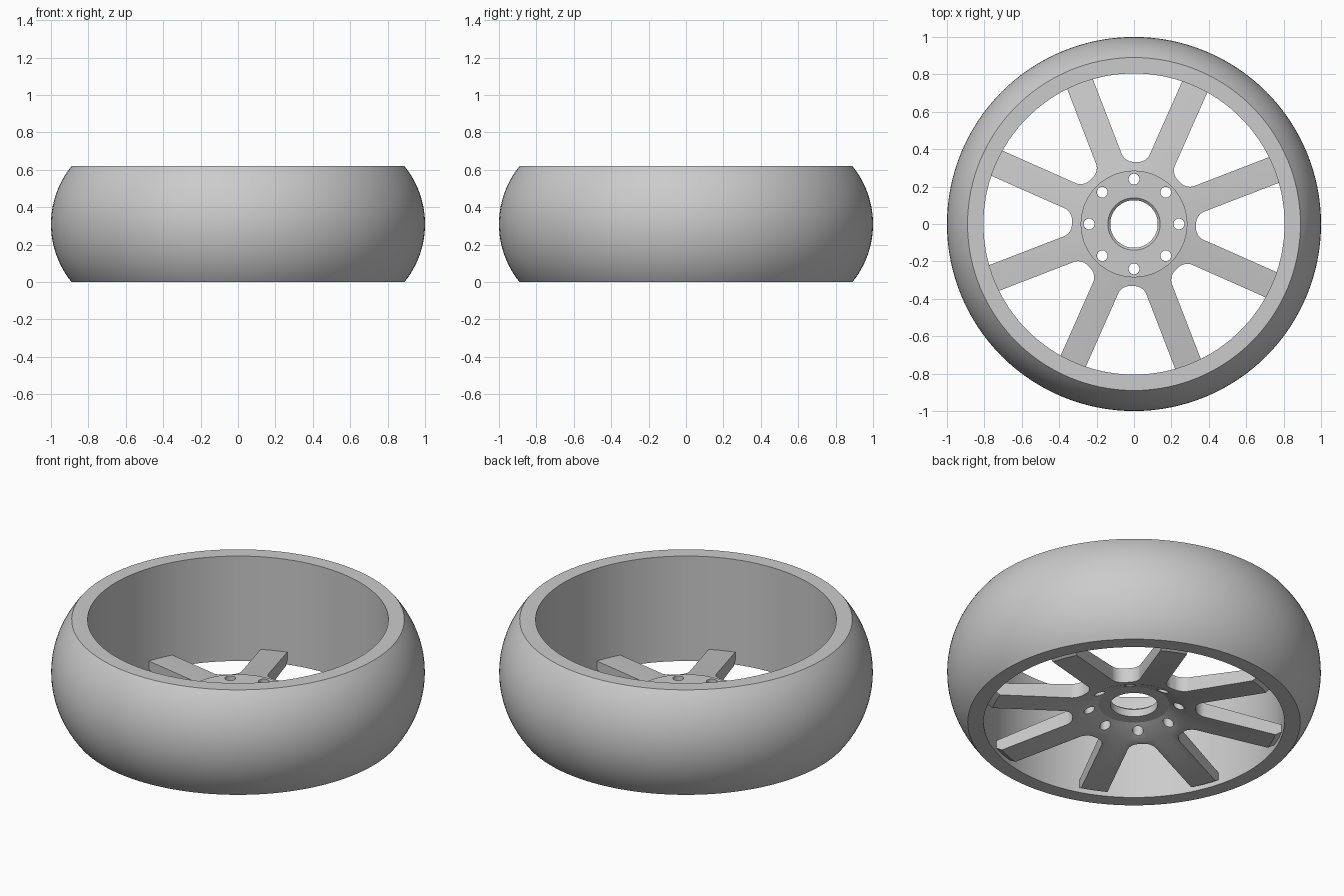
import bpy, bmesh, math
from mathutils import Matrix, Vector

cube = bpy.data.objects.get("Cube")
if cube:
    bpy.data.objects.remove(cube, do_unlink=True)

SPOKES = 8
STEP = math.tau / SPOKES
SPOKE_TURN = math.radians(21.1)   # angle of the first spoke
HALF_WIDTH = 0.0735               # half of a spoke's width

grey = bpy.data.materials.new("grey")
grey.use_nodes = True
grey.diffuse_color = (0.6, 0.6, 0.6, 1)
grey.node_tree.nodes["Principled BSDF"].inputs["Base Color"].default_value = (0.6, 0.6, 0.6, 1)


def make_object(name, bm):
    bmesh.ops.recalc_face_normals(bm, faces=bm.faces)
    mesh = bpy.data.meshes.new(name)
    bm.to_mesh(mesh)
    bm.free()
    mesh.materials.append(grey)
    ob = bpy.data.objects.new(name, mesh)
    bpy.context.collection.objects.link(ob)
    return ob


def lathe(name, profile, segments):
    """Spin a closed (radius, height) profile around z."""
    bm = bmesh.new()
    verts = [bm.verts.new((r, 0, z)) for r, z in profile]
    edges = [bm.edges.new((v, verts[i - 1])) for i, v in enumerate(verts)]
    bmesh.ops.spin(bm, geom=verts + edges, axis=(0, 0, 1), cent=(0, 0, 0),
                   angle=math.tau, steps=segments, use_merge=True)
    bmesh.ops.remove_doubles(bm, verts=bm.verts, dist=1e-5)
    return make_object(name, bm)


def add_pocket(bm, angle):
    """Wedge between two spokes, with rounded inner corners."""
    slope = math.tan(STEP / 2)
    apex = HALF_WIDTH / math.sin(STEP / 2)
    outline = [(d, s * (d - apex) * slope) for d, s in ((0.332, 1), (0.332, -1), (0.95, -1), (0.95, 1))]
    part = bmesh.new()
    face = part.faces.new([part.verts.new((x, y, -0.2)) for x, y in outline])
    solid = bmesh.ops.extrude_face_region(part, geom=[face])
    top = [g for g in solid["geom"] if isinstance(g, bmesh.types.BMVert)]
    bmesh.ops.translate(part, verts=top, vec=(0, 0, 0.6))
    corners = [e for e in part.edges
               if abs(e.verts[0].co.z - e.verts[1].co.z) > 0.1 and e.verts[0].co.x < 0.5]
    bmesh.ops.bevel(part, geom=corners, offset=0.043, segments=8, profile=0.5, affect='EDGES')
    bmesh.ops.recalc_face_normals(part, faces=part.faces)
    bmesh.ops.rotate(part, verts=part.verts, cent=(0, 0, 0), matrix=Matrix.Rotation(angle, 3, 'Z'))
    scratch = bpy.data.meshes.new("scratch")
    part.to_mesh(scratch)
    part.free()
    bm.from_mesh(scratch)
    bpy.data.meshes.remove(scratch)


def smooth(ob, degrees=30):
    bpy.ops.object.select_all(action='DESELECT')
    ob.select_set(True)
    bpy.context.view_layer.objects.active = ob
    bpy.ops.object.shade_smooth_by_angle(angle=math.radians(degrees))


# Tyre: bulging outer arc and a straight inner wall
height, bulge, inner = 0.62, 0.11, 0.805
radius = ((height / 2) ** 2 + bulge ** 2) / (2 * bulge)
sweep = math.asin(height / 2 / radius)
arc = [(1 - radius + radius * math.cos(a), height / 2 + radius * math.sin(a))
       for a in (sweep * (i / 12 - 1) for i in range(25))]
tyre = lathe("tyre", arc + [(inner, height), (inner, 0)], 128)
smooth(tyre)

# Wheel: dished disc with a raised flange and a bore
wheel = lathe("hub_and_spokes", [
    (0.127, 0.108), (0.19, 0.108), (0.30, 0.06), (0.77, 0.006), (0.812, 0.032),
    (0.812, 0.072), (0.31, 0.146), (0.285, 0.150), (0.285, 0.164),
    (0.140, 0.164), (0.127, 0.152)], 128)

# Cutter: pockets between the spokes and the ring of bolt holes
bm = bmesh.new()
for i in range(SPOKES):
    add_pocket(bm, SPOKE_TURN + (i + 0.5) * STEP)
    place = Matrix.Translation(Vector((0.24 * math.cos(i * STEP), 0.24 * math.sin(i * STEP), 0.1)))
    bmesh.ops.create_cone(bm, cap_ends=True, segments=24, radius1=0.029, radius2=0.029,
                          depth=0.5, matrix=place)
cutter = make_object("cutter", bm)
cutter.hide_render = True

cut = wheel.modifiers.new("cut", 'BOOLEAN')
cut.operation, cut.solver, cut.object = 'DIFFERENCE', 'EXACT', cutter
bpy.ops.object.select_all(action='DESELECT')
wheel.select_set(True)
bpy.context.view_layer.objects.active = wheel
bpy.ops.object.modifier_apply(modifier="cut")
bpy.data.objects.remove(cutter, do_unlink=True)
smooth(wheel, 20)
